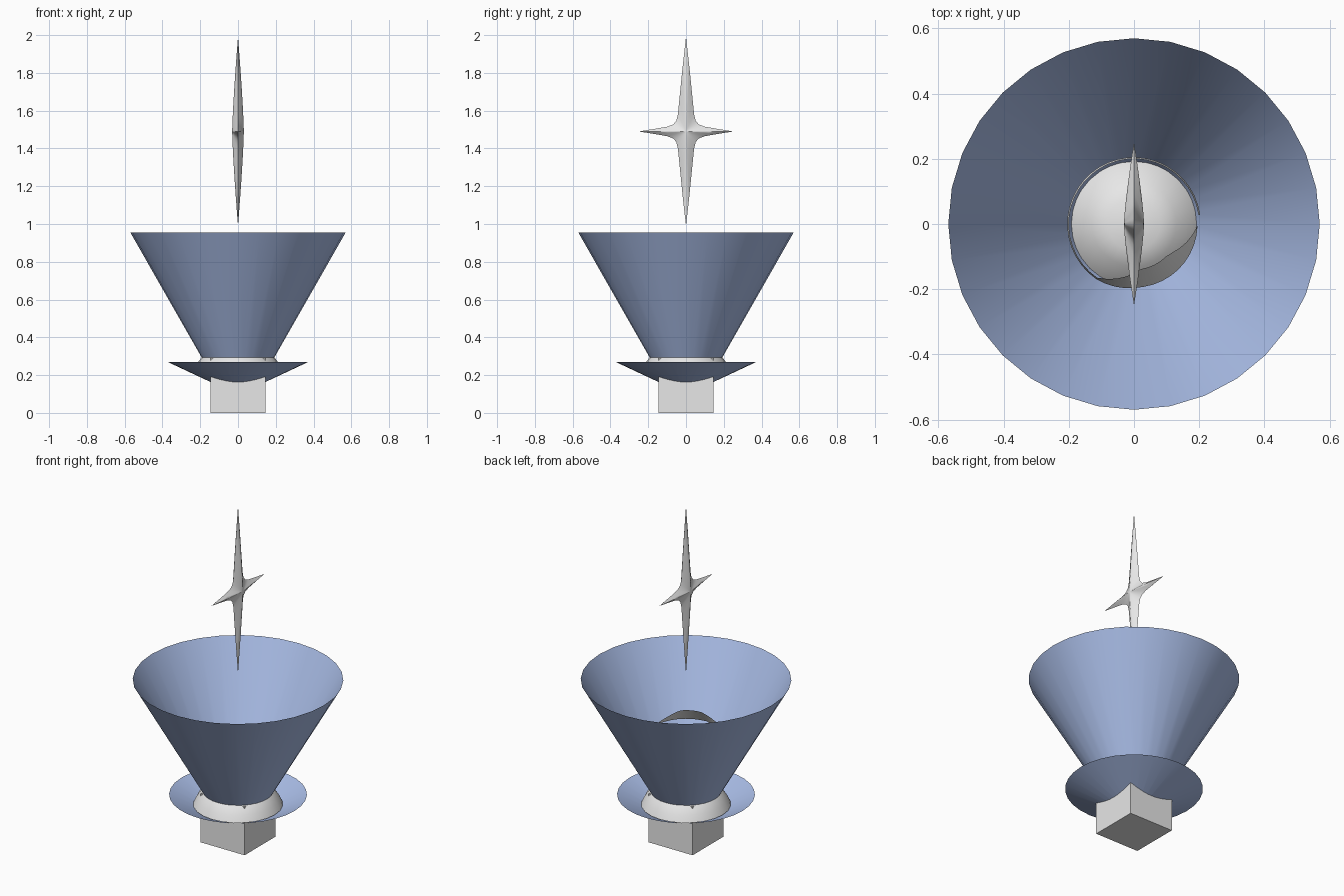
import bpy, bmesh, math
from mathutils import Vector

old = bpy.data.objects.get("Cube")
if old:
    bpy.data.objects.remove(old, do_unlink=True)


def material(name, rgb):
    m = bpy.data.materials.new(name)
    m.use_nodes = True
    m.diffuse_color = (*rgb, 1)
    m.node_tree.nodes["Principled BSDF"].inputs["Base Color"].default_value = (*rgb, 1)
    return m


GREY = material("light_grey", (0.8, 0.8, 0.8))
BLUE = material("soft_blue", (0.4, 0.51, 0.8))


def finish(name, bm, mat, smooth=None, recalc=True):
    if recalc:
        bmesh.ops.recalc_face_normals(bm, faces=bm.faces)
    mesh = bpy.data.meshes.new(name)
    bm.to_mesh(mesh)
    bm.free()
    mesh.materials.append(mat)
    obj = bpy.data.objects.new(name, mesh)
    bpy.context.scene.collection.objects.link(obj)
    if smooth:
        bpy.ops.object.select_all(action='DESELECT')
        obj.select_set(True)
        bpy.context.view_layer.objects.active = obj
        bpy.ops.object.shade_smooth_by_angle(angle=math.radians(smooth))
    return obj


def bridge(bm, a, b, closed=True):
    n = len(a)
    for i in range(n if closed else n - 1):
        j = (i + 1) % n
        bm.faces.new((a[i], a[j], b[j], b[i]))


def lathe(name, profile, mat, sides=32, cap=False):
    """Revolve (radius, height) points about the z axis."""
    bm = bmesh.new()
    rings = []
    for r, z in profile:
        rings.append([bm.verts.new((r * math.sin(math.tau * i / sides),
                                    r * math.cos(math.tau * i / sides), z))
                      for i in range(sides)])
    for a, b in zip(rings, rings[1:]):
        bridge(bm, a, b)
    if cap:
        bm.faces.new(rings[-1])
    return finish(name, bm, mat, 40)


# Square base block
bm = bmesh.new()
bmesh.ops.create_cube(bm, size=0.29)
bmesh.ops.translate(bm, verts=bm.verts, vec=(0, 0, 0.145))
finish("base_block", bm, GREY)

# Open blue shells and the dome between them
lathe("saucer", [(0.01, 0.1), (0.373, 0.27)], BLUE)
lathe("flared_cup", [(0.172, 0.258), (0.57, 0.955)], BLUE)
lathe("inner_dome", [(0.243, 0.212), (0.225, 0.25), (0.196, 0.29),
                     (0.13, 0.35), (0.08, 0.375)], GREY, 24, True)

# Thin ribbon winding up inside the cup, leaning inward near its end
bm = bmesh.new()
low, high = [], []
steps = 40
for i in range(steps + 1):
    t = i / steps
    ang = math.radians(8 + 350 * t)
    lean = min(1, max(0, (t - 0.65) / 0.12))
    z = 0.38 + 0.25 * min(1, t / 0.75)
    taper = min(1, 8 * t, 8 * (1 - t) + 0.1)
    for ring, r, h in ((low, 0.205 - 0.01 * lean, z),
                       (high, 0.2 - 0.06 * lean * taper, z + (0.045 + 0.03 * lean) * taper + 0.002)):
        ring.append(bm.verts.new((r * math.cos(ang), r * math.sin(ang), h)))
bridge(bm, low, high, closed=False)
finish("spiral_ribbon", bm, GREY, 40, recalc=False)

# Four-pointed star: one quarter outline mirrored round, domed on both sides
quarter = [(0.25, 0), (0.17, 0.013), (0.1, 0.025), (0.068, 0.037), (0.052, 0.055),
           (0.043, 0.09), (0.035, 0.17), (0.018, 0.34), (0, 0.5)]
outline = (quarter + [(-y, z) for y, z in quarter[-2::-1]]
           + [(-y, -z) for y, z in quarter[1:]]
           + [(y, -z) for y, z in quarter[-2:0:-1]])
bm = bmesh.new()
centre = Vector((0, 0, 1.49))
edge = [bm.verts.new(centre + Vector((0, y, z))) for y, z in outline]
for side in (1, -1):
    last = edge
    for s in (0.85, 0.7, 0.5, 0.3, 0.12):
        x = side * 0.031 * (1 - s ** 1.3)
        ring = [bm.verts.new(centre + Vector((x, y * s, z * s))) for y, z in outline]
        bridge(bm, last, ring)
        last = ring
    tip = bm.verts.new(centre + Vector((side * 0.031, 0, 0)))
    for i in range(len(last)):
        bm.faces.new((last[i], last[(i + 1) % len(last)], tip))
finish("star", bm, GREY, 80)
